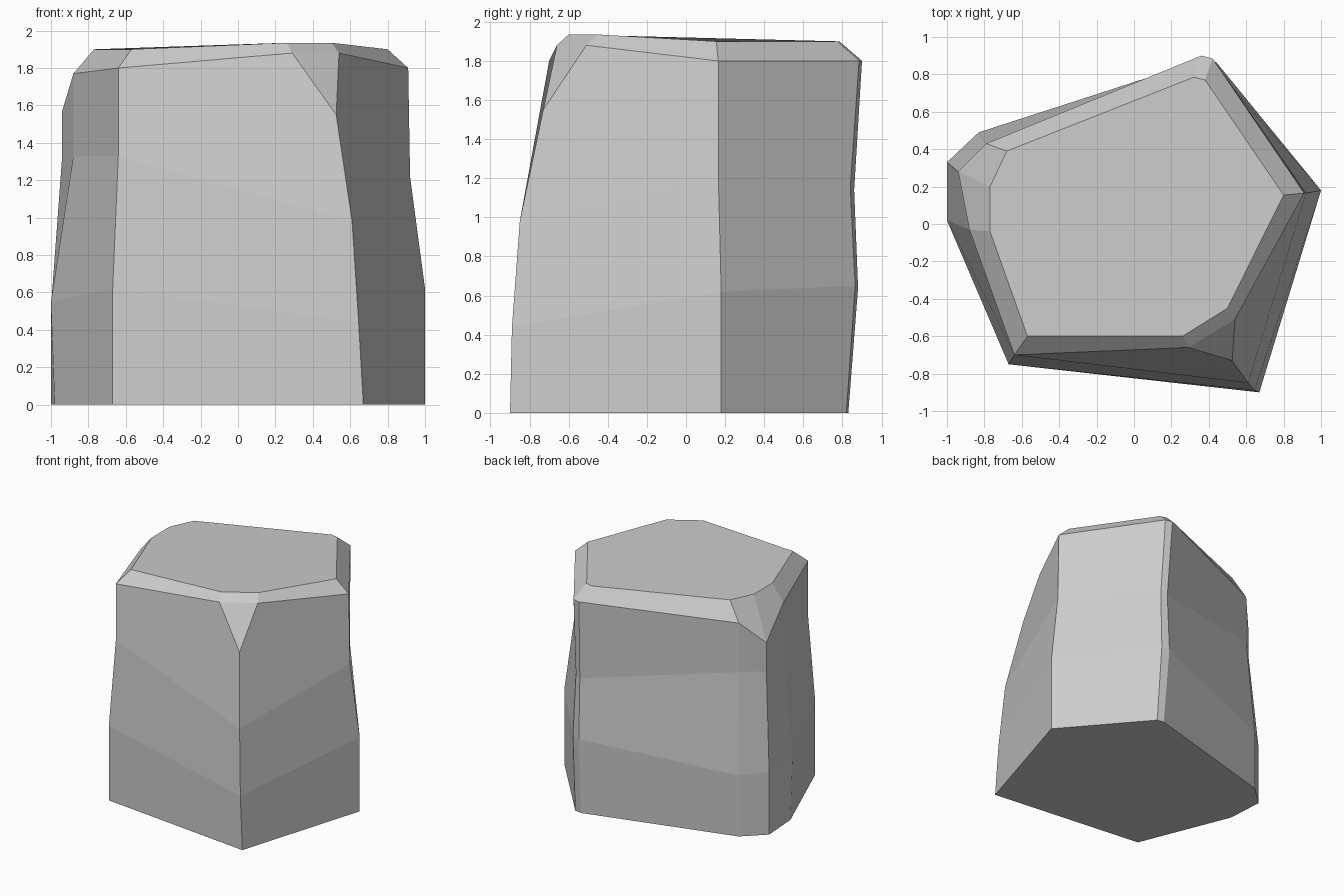
import bpy
import bmesh
from mathutils import Vector

default_cube = bpy.data.objects.get("Cube")
if default_cube:
    bpy.data.objects.remove(default_cube, do_unlink=True)

# Corners counter-clockwise: foot xy, shoulder xyz, heights of the two bends
corners = {
    "front_right":      ((-.67, -.75), (-.64, -.70, 1.80), (.62, 1.33)),
    "front_left":       ((.67, -.90), (.525, -.73, 1.55), (.44, .98)),
    "left":             ((1, .18), (.91, .165, 1.80), (.62, 1.22)),
    "back_left":        ((.45, .82), (.42, .885, 1.80), (.65, 1.15)),
    "back":             ((.39, .83), (.36, .90, 1.80), (.64, 1.14)),
    "back_right":       ((-.83, .49), (-.79, .43, 1.75), (.51, 1.34)),
    "right":            ((-1, .33), (-.94, .28, 1.57), (.52, 1.33)),
    "right_front":      ((-.98, .02), (-.88, -.03, 1.77), (.55, 1.33)),
}

# Bends normally follow the foot (lower) or shoulder (upper); these bulge
lower_bulge = {"front_left": (.645, -.89), "back_left": (.44, .865),
               "back": (.375, .88), "right_front": (-1, .02)}
upper_bulge = {"front_left": (.61, -.85), "left": (.92, .165),
               "back_left": (.43, .84), "back": (.38, .86)}

# Edge of the flat top, inside each shoulder; the chipped corner has two points
cap_edge = {
    "front_right": [(-.57, -.60, 1.90)],
    "front_left":  [(.26, -.60, 1.935), (.50, -.45, 1.935)],
    "left":        [(.80, .155, 1.90)],
    "back_left":   [(.38, .77, 1.90)],
    "back":        [(.32, .785, 1.90)],
    "back_right":  [(-.68, .39, 1.90)],
    "right":       [(-.77, .20, 1.90)],
    "right_front": [(-.77, -.04, 1.90)],
}
chip_rim = [(.29, -.66, 1.88), (.54, -.51, 1.88)]

bm = bmesh.new()


def vert(xy, z):
    return bm.verts.new(Vector((xy[0], xy[1], z)))


def pairs(items):
    return zip(items, items[1:] + items[:1])


# Vertical column of vertices at every corner
columns, rim, cap = [], [], []
for name, (foot, shoulder, (low, high)) in corners.items():
    column = [
        vert(foot, 0),
        vert(lower_bulge.get(name, foot), low),
        vert(upper_bulge.get(name, shoulder), high),
        vert(shoulder, shoulder[2]),
    ]
    columns.append(column)
    if name == "front_left":
        rim.append([vert(p, p[2]) for p in chip_rim])
    else:
        rim.append([column[-1]])
    cap.append([vert(p, p[2]) for p in cap_edge[name]])

# Side walls, with the topmost panel reaching up to the rim
for (a, rim_a), (b, rim_b) in pairs(list(zip(columns, rim))):
    for level in range(2):
        bm.faces.new((a[level], b[level], b[level + 1], a[level + 1]))
    panel = [a[2], b[2], b[3], rim_b[0], rim_a[-1], a[3]]
    bm.faces.new(list(dict.fromkeys(panel)))

# Triangular chip on the front left corner
for column, points in zip(columns, rim):
    if len(points) == 2:
        bm.faces.new((column[3], points[1], points[0]))

# Bevelled band between rim and top, then the top and the base
rim_loop = [v for points in rim for v in points]
cap_loop = [v for points in cap for v in points]
for (r1, c1), (r2, c2) in pairs(list(zip(rim_loop, cap_loop))):
    bm.faces.new((r1, r2, c2, c1))
bm.faces.new(cap_loop)
bm.faces.new([column[0] for column in reversed(columns)])
bmesh.ops.recalc_face_normals(bm, faces=bm.faces)

mesh = bpy.data.meshes.new("rock")
bm.to_mesh(mesh)
bm.free()
rock = bpy.data.objects.new("rock", mesh)
bpy.context.scene.collection.objects.link(rock)

# Single plain stone colour
stone = bpy.data.materials.new("stone_grey")
stone.use_nodes = True
colour = (.6, .6, .6, 1)
stone.diffuse_color = colour
stone.node_tree.nodes["Principled BSDF"].inputs["Base Color"].default_value = colour
mesh.materials.append(stone)
